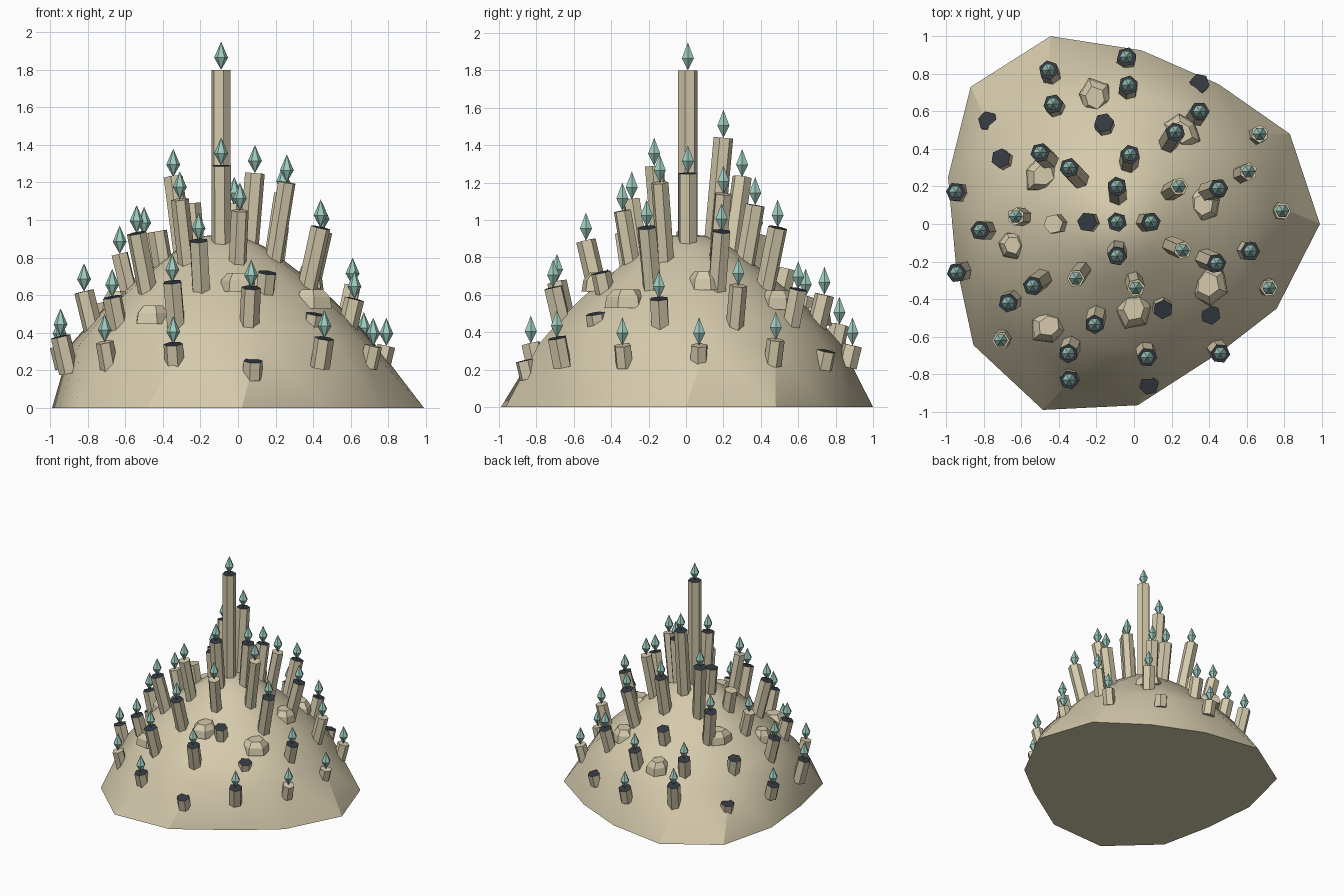
import bpy, bmesh, math, random
from mathutils import Vector, Matrix

random.seed(4)
cube = bpy.data.objects.get("Cube")
if cube:
    bpy.data.objects.remove(cube, do_unlink=True)


def material(name, rgb):
    m = bpy.data.materials.new(name)
    m.use_nodes = True
    m.diffuse_color = (*rgb, 1)
    m.node_tree.nodes["Principled BSDF"].inputs["Base Color"].default_value = (*rgb, 1)
    return m


SAND = material("sandstone", (0.66, 0.59, 0.41))
SLATE = material("dark slate", (0.035, 0.043, 0.055))
TEAL = material("teal crystal", (0.34, 0.60, 0.52))


def add_object(name, bm, mats):
    bmesh.ops.recalc_face_normals(bm, faces=bm.faces)
    me = bpy.data.meshes.new(name)
    bm.to_mesh(me)
    bm.free()
    for m in mats:
        me.materials.append(m)
    ob = bpy.data.objects.new(name, me)
    bpy.context.collection.objects.link(ob)
    return ob


# Mound profile as radius and height around the peak
PEAK = Vector((-0.08, 0.01, 0))
PROFILE = [(0, 0.925), (0.1, 0.915), (0.22, 0.86), (0.34, 0.775), (0.46, 0.685),
           (0.58, 0.585), (0.7, 0.47), (0.82, 0.335), (1, 0)]


def height(x, y):
    r = math.hypot(x - PEAK.x, y - PEAK.y)
    for (r0, z0), (r1, z1) in zip(PROFILE, PROFILE[1:]):
        if r <= r1:
            return z0 + (z1 - z0) * (r - r0) / (r1 - r0)
    return 0.05


def build_mound():
    rim = [(0.99, 0), (0.83, 0.48), (0.45, 0.745), (0.04, 0.925), (-0.445, 1),
           (-0.87, 0.73), (-0.99, 0.25), (-0.95, -0.2), (-0.855, -0.645),
           (-0.485, -0.99), (0.02, -0.965), (0.47, -0.675), (0.76, -0.45)]
    angles = [math.atan2(y - PEAK.y, x - PEAK.x) + 0.13 for x, y in rim]
    bm = bmesh.new()
    rings = [[bm.verts.new((PEAK.x + r * math.cos(a), PEAK.y + r * math.sin(a), z))
              for a in angles] for r, z in PROFILE[1:-1]]
    rings.append([bm.verts.new((x, y, 0)) for x, y in rim])
    top = bm.verts.new((PEAK.x, PEAK.y, PROFILE[0][1]))
    n = len(rim)
    for i in range(n):
        j = (i + 1) % n
        bm.faces.new((top, rings[0][i], rings[0][j]))
        for a, b in zip(rings, rings[1:]):
            bm.faces.new((a[i], b[i], b[j], a[j]))
    bm.faces.new(rings[-1])
    ob = add_object("mound", bm, [SAND])
    for p in ob.data.polygons:
        p.use_smooth = True
    ob.data.set_sharp_from_angle(angle=math.radians(30))


def build_column(x, y, z, dark, radius=0.053):
    # Hexagonal prism leaning away from the peak, buried at its foot
    out = Vector((x, y, 0)) - PEAK
    r = out.length
    lean = 0.24 * min(1, r / 0.5)
    axis = Vector((0, 0, 1))
    if r > 0.03:
        axis = (axis + out.normalized() * lean).normalized()
    length = 0.1
    while length < 1.2:
        p = Vector((x, y, z)) - axis * length
        if p.z < height(p.x, p.y) - 0.05:
            break
        length += 0.02
    bm = bmesh.new()
    bmesh.ops.create_cone(bm, cap_ends=True, segments=6, radius1=radius,
                          radius2=radius, depth=length)
    bm.normal_update()
    for f in bm.faces:
        f.material_index = int(dark and f.normal.z > 0.9)
    turn = axis.to_track_quat('Z', 'Y').to_matrix().to_4x4()
    place = (Matrix.Translation((x, y, z)) @ turn
             @ Matrix.Rotation(random.uniform(0, 1), 4, 'Z')
             @ Matrix.Translation((0, 0, -length / 2)))
    bm.transform(place)
    add_object("column", bm, [SAND, SLATE])


def build_crystal(x, y, z):
    # Upright double pyramid resting on its point
    bm = bmesh.new()
    ring = [bm.verts.new((x + 0.037 * math.cos(k * math.pi / 3),
                          y + 0.037 * math.sin(k * math.pi / 3), z + 0.065))
            for k in range(6)]
    for tip_z in (z, z + 0.15):
        tip = bm.verts.new((x, y, tip_z))
        for a, b in zip(ring, ring[1:] + ring[:1]):
            bm.faces.new((a, b, tip))
    add_object("crystal", bm, [TEAL])


def build_boulder(x, y, size):
    # Low, flat-topped rock with irregular sides
    z = height(x, y)
    spin = random.uniform(0, 6)
    bm = bmesh.new()
    rings = []
    jitter = [random.uniform(0.8, 1.15) for k in range(6)]
    for scale, dz in ((1.05, -0.06), (0.95, 0.0), (0.6, 0.04)):
        rings.append([bm.verts.new((x + size * scale * j * math.cos(spin + k * math.pi / 3),
                                    y + size * scale * j * math.sin(spin + k * math.pi / 3),
                                    z + dz)) for k, j in enumerate(jitter)])
    for a, b in zip(rings, rings[1:]):
        for k in range(6):
            m = (k + 1) % 6
            bm.faces.new((a[k], a[m], b[m], b[k]))
    bm.faces.new(rings[0])
    bm.faces.new(rings[-1])
    add_object("boulder", bm, [SAND])


build_mound()

# Slate-topped columns with crystals: x, y, top height
SLATE_TOPPED = [
    (-.09, .01, 1.8), (-.09, .2, 1.44), (-.09, -.17, 1.29), (.09, .01, 1.25),
    (-.345, .3, 1.23), (-.02, .37, 1.08), (-.5, .38, .92), (.22, .49, .96),
    (.45, .19, .94), (-.54, -.33, .93), (.44, -.21, .96), (-.21, -.535, .89),
    (.62, -.145, .58), (.35, .6, .63), (-.43, .64, .59), (-.03, .74, .6),
    (-.04, .89, .33), (-.455, .82, .44), (.46, -.69, .37), (.07, -.71, .64),
    (-.35, -.69, .67), (-.345, -.83, .34), (-.67, -.42, .59), (-.82, -.035, .62),
    (-.945, -.26, .38), (-.95, .17, .33)]
# Plain columns with crystals
PLAIN = [(.24, .2, 1.14), (.26, -.14, 1.2), (.01, -.34, 1.05), (-.31, -.29, 1.11),
         (-.63, .04, .82), (.61, .28, .65), (.67, .48, .36), (.79, .07, .33),
         (.72, -.34, .33), (-.71, -.62, .35)]
# Slate-topped stumps without crystals
STUMPS = [(-.25, .01, 1.09), (-.16, .54, .74), (-.71, .35, .56), (.35, .75, .3),
          (.155, -.455, .72), (.41, -.485, .5), (.08, -.86, .25), (-.78, .55, .27)]

for x, y, z in SLATE_TOPPED:
    build_column(x, y, z, True)
    build_crystal(x, y, z)
for x, y, z in PLAIN:
    build_column(x, y, z, False, 0.048)
    build_crystal(x, y, z)
for x, y, z in STUMPS:
    build_column(x, y, z, True)
build_column(-.43, 0, .94, False)

for x, y, size in [(-.21, .67, .1), (-.48, .26, .1), (.25, .49, .1), (.37, .1, .1),
                   (.39, -.32, .1), (0, -.45, .1), (-.45, -.54, .1), (-.65, -.11, .085)]:
    build_boulder(x, y, size)
